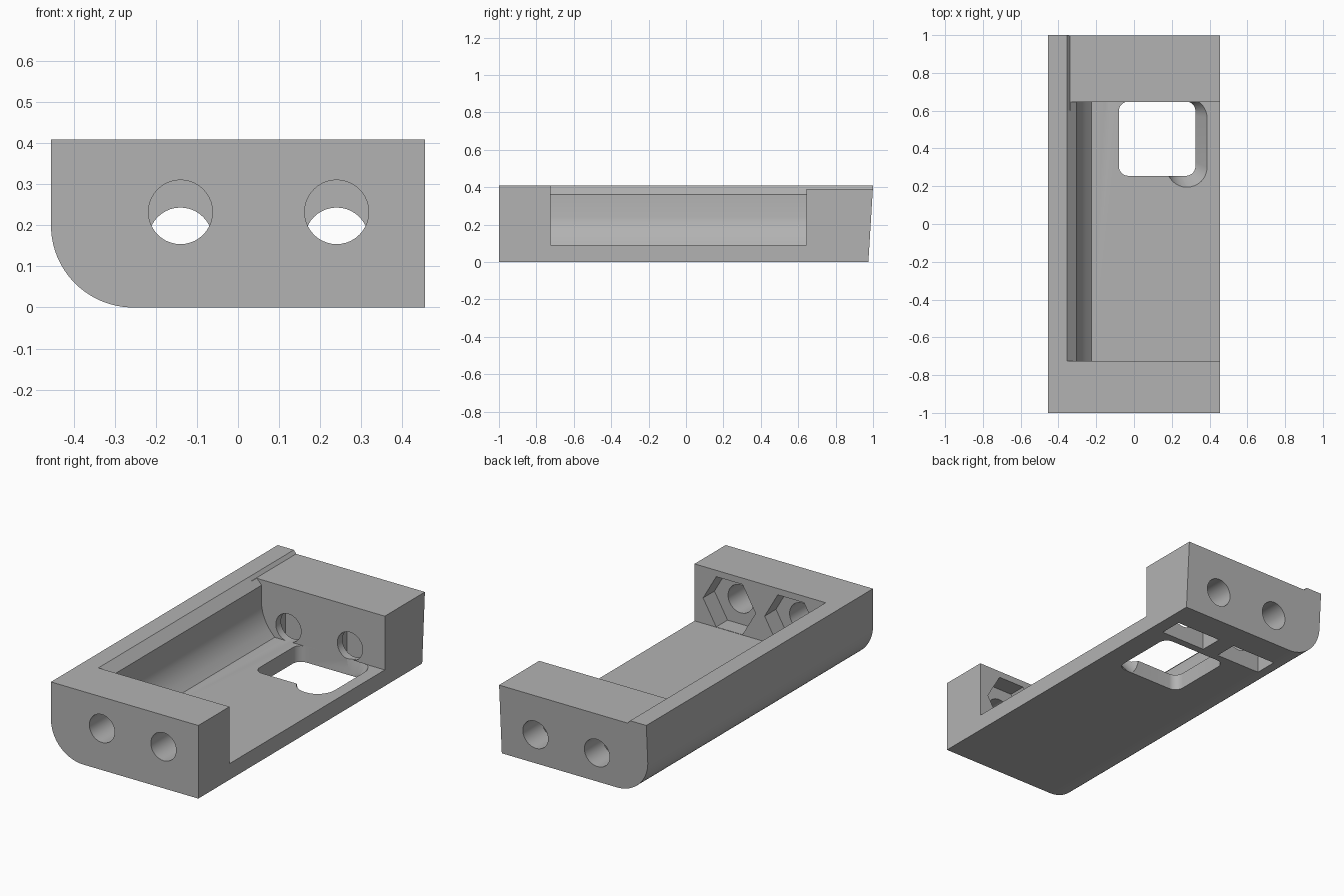
import bpy, bmesh, math

if "Cube" in bpy.data.objects:
    bpy.data.objects.remove(bpy.data.objects["Cube"])

grey = bpy.data.materials.new("light_grey")
grey.diffuse_color = (0.45, 0.45, 0.45, 1)
grey.use_nodes = True
grey.node_tree.nodes["Principled BSDF"].inputs["Base Color"].default_value = grey.diffuse_color


def loft(name, bottom, top):
    """Solid between two matching rings of 3D points."""
    bm = bmesh.new()
    a = [bm.verts.new(p) for p in bottom]
    b = [bm.verts.new(p) for p in top]
    n = len(a)
    bm.faces.new(a[::-1])
    bm.faces.new(b)
    for i in range(n):
        j = (i + 1) % n
        bm.faces.new((a[i], a[j], b[j], b[i]))
    bmesh.ops.recalc_face_normals(bm, faces=bm.faces)
    mesh = bpy.data.meshes.new(name)
    bm.to_mesh(mesh)
    bm.free()
    ob = bpy.data.objects.new(name, mesh)
    bpy.context.collection.objects.link(ob)
    mesh.materials.append(grey)
    return ob


def prism_y(name, profile, y0, y1):
    return loft(name, [(x, y0, z) for x, z in profile], [(x, y1, z) for x, z in profile])


def arc(cx, cy, r, a0, a1, n):
    return [(cx + r * math.cos(math.radians(a0 + (a1 - a0) * i / n)),
             cy + r * math.sin(math.radians(a0 + (a1 - a0) * i / n))) for i in range(n + 1)]


def ring(cx, cy, r, n, start=0):
    return arc(cx, cy, r, start, start + 360, n)[:-1]


def rounded_rect(x0, x1, y0, y1, r, n=8):
    return (arc(x1 - r, y1 - r, r, 0, 90, n) + arc(x0 + r, y1 - r, r, 90, 180, n)
            + arc(x0 + r, y0 + r, r, 180, 270, n) + arc(x1 - r, y0 + r, r, 270, 360, n))


def at_z(pts, z):
    return [(x, y, z) for x, y in pts]


# Body with one rounded long edge and a slightly leaning back face
H = 0.408
body = prism_y("bracket_body", [(0.455, 0), (0.455, H), (-0.455, H)]
               + arc(-0.255, 0.2, 0.2, 180, 270, 24), -1, 1)
for v in body.data.vertices:
    if v.co.y > 0:
        v.co.y = 0.975 + 0.025 * v.co.z / H

cutters = []
# Main cavity, open at the top and the right side
cutters.append(prism_y("cavity", [
    (0.6, 0.09), (0.6, 0.6), (-0.355, 0.6), (-0.355, H), (-0.305, 0.36), (-0.305, 0.24),
    (-0.298, 0.205), (-0.282, 0.165), (-0.258, 0.127), (-0.225, 0.09)], -0.725, 0.645))
# Lowered top of the back block
cutters.append(prism_y("back_step", [
    (0.6, 0.39), (0.6, 0.6), (-0.355, 0.6), (-0.355, H), (-0.34, 0.39)], 0.6, 1.2))
# Floor window and its flared corner recess
window = rounded_rect(-0.08, 0.325, 0.255, 0.648, 0.05)
cutters.append(loft("window", at_z(window, -0.1), at_z(window, 0.092)))
cutters.append(loft("window_flare",
                    at_z(rounded_rect(0.175, 0.325, 0.255, 0.645, 0.074), 0.0),
                    at_z(rounded_rect(0.173, 0.387, 0.195, 0.667, 0.106), 0.0901)))
# Bolt holes, hexagonal nut pockets and nut slots
for x in (-0.14, 0.24):
    cutters.append(prism_y("front_hole", ring(x, 0.232, 0.078, 40), -1.2, -0.6))
    cutters.append(prism_y("nut_pocket", ring(x, 0.232, 0.162, 6), -0.825, -0.6))
    cutters.append(prism_y("back_hole", ring(x, 0.165, 0.078, 40), 0.6, 1.2))
    cutters.append(prism_y("nut_slot", [
        (x - 0.14, -0.1), (x + 0.14, -0.1), (x + 0.14, 0.246), (x, 0.327), (x - 0.14, 0.246)],
        0.69, 0.82))

for c in cutters:
    m = body.modifiers.new(c.name, 'BOOLEAN')
    m.operation = 'DIFFERENCE'
    m.solver = 'EXACT'
    m.object = c

# Bake the cuts and drop the cutters
deps = bpy.context.evaluated_depsgraph_get()
result = bpy.data.meshes.new_from_object(body.evaluated_get(deps))
body.modifiers.clear()
body.data = result
for c in cutters:
    bpy.data.objects.remove(c)

bpy.context.view_layer.objects.active = body
body.select_set(True)
bpy.ops.object.shade_smooth_by_angle(angle=math.radians(25))
